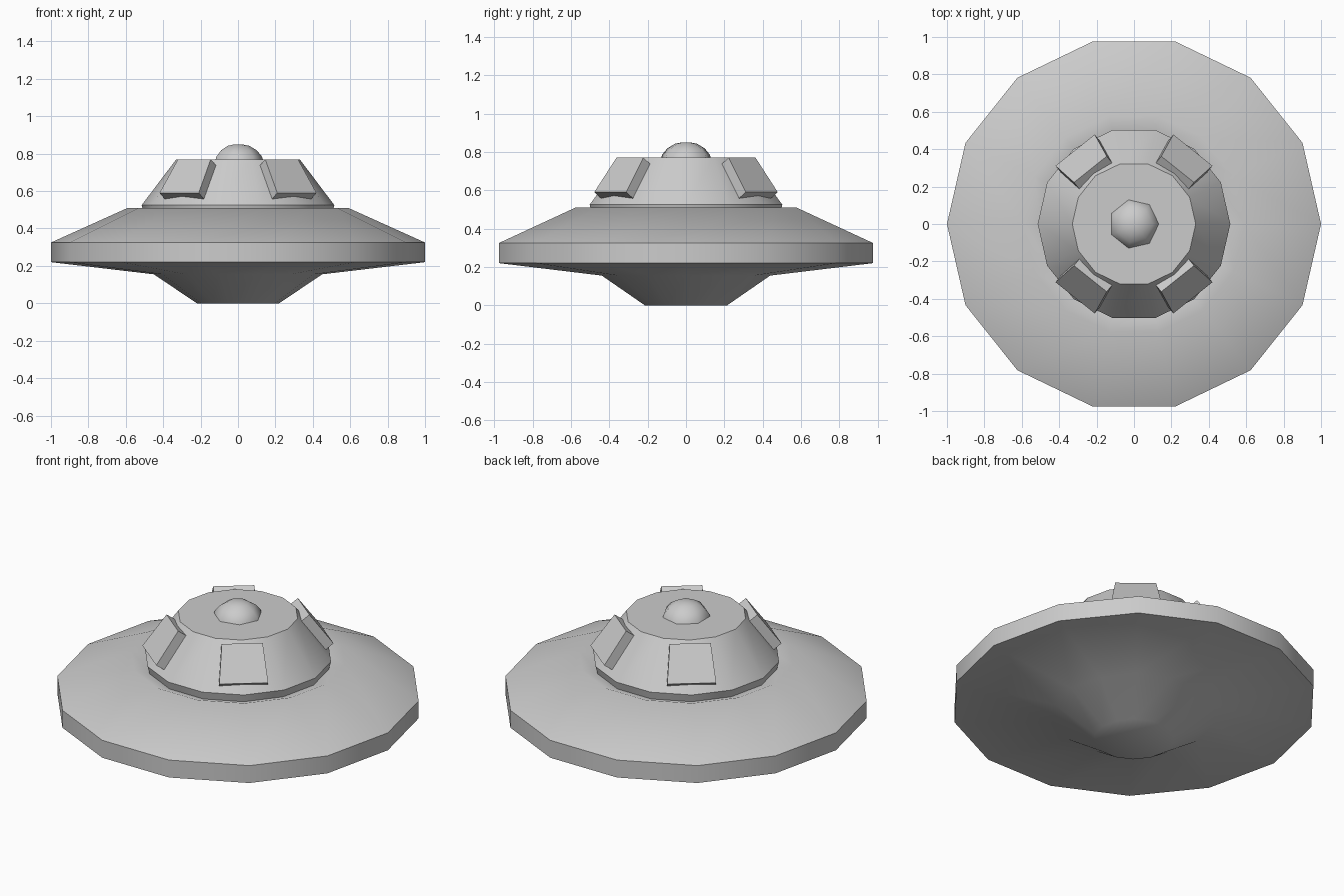
import bpy, bmesh
from math import sin, cos, pi, radians
from mathutils import Vector

if "Cube" in bpy.data.objects:
    bpy.data.objects.remove(bpy.data.objects["Cube"])


def finish(name, bm, smooth=None):
    bmesh.ops.recalc_face_normals(bm, faces=bm.faces)
    me = bpy.data.meshes.new(name)
    bm.to_mesh(me)
    bm.free()
    ob = bpy.data.objects.new(name, me)
    bpy.context.collection.objects.link(ob)
    if smooth:
        bpy.ops.object.select_all(action='DESELECT')
        ob.select_set(True)
        bpy.context.view_layer.objects.active = ob
        bpy.ops.object.shade_smooth_by_angle(angle=radians(smooth))
    return ob


def lathe(name, profile, sides, smooth):
    """Revolve (radius, z) points and cap both ends."""
    bm = bmesh.new()
    rings = [[bm.verts.new((r * cos(2 * pi * i / sides), r * sin(2 * pi * i / sides), z))
              for i in range(sides)] for r, z in profile]
    for a, b in zip(rings, rings[1:]):
        for i in range(sides):
            j = (i + 1) % sides
            bm.faces.new((a[i], a[j], b[j], b[i]))
    bm.faces.new(rings[0])
    bm.faces.new(rings[-1])
    return finish(name, bm, smooth)


# Saucer hull, with a slight dip around the cabin
lathe("saucer_hull", [(0.22, 0), (0.45, 0.155), (1, 0.22), (1, 0.325),
                      (0.59, 0.51), (0.50, 0.478)], 14, 45)

# Cabin with undercut base
lathe("cabin", [(0.50, 0.465), (0.515, 0.525), (0.33, 0.77)], 14, 30)

# Small rounded beacon on the roof
lathe("roof_beacon", [(0.137, 0.755), (0.128, 0.785), (0.10, 0.818),
                      (0.06, 0.842), (0.02, 0.85)], 7, 60)

# Four tapered panels lying on the cabin slope
inward = Vector((-0.81, -0.585)) * 0.055
for label, k in (("back_right", 2), ("back_left", 5), ("front_left", 9), ("front_right", 12)):
    ang = 2 * pi * k / 14
    bm = bmesh.new()
    layers = []
    for off in (Vector((0, 0)), inward):
        layer = []
        for r, z, w in ((0.505, 0.59, 0.134), (0.374, 0.77, 0.112)):
            for s in ((-1, 1) if z < 0.6 else (1, -1)):
                rr, t = r + off.x, s * w
                layer.append(bm.verts.new((rr * cos(ang) - t * sin(ang),
                                           rr * sin(ang) + t * cos(ang), z + off.y)))
        bm.faces.new(layer)
        layers.append(layer)
    for i in range(4):
        j = (i + 1) % 4
        bm.faces.new((layers[0][i], layers[0][j], layers[1][j], layers[1][i]))
    finish("window_panel_" + label, bm)
